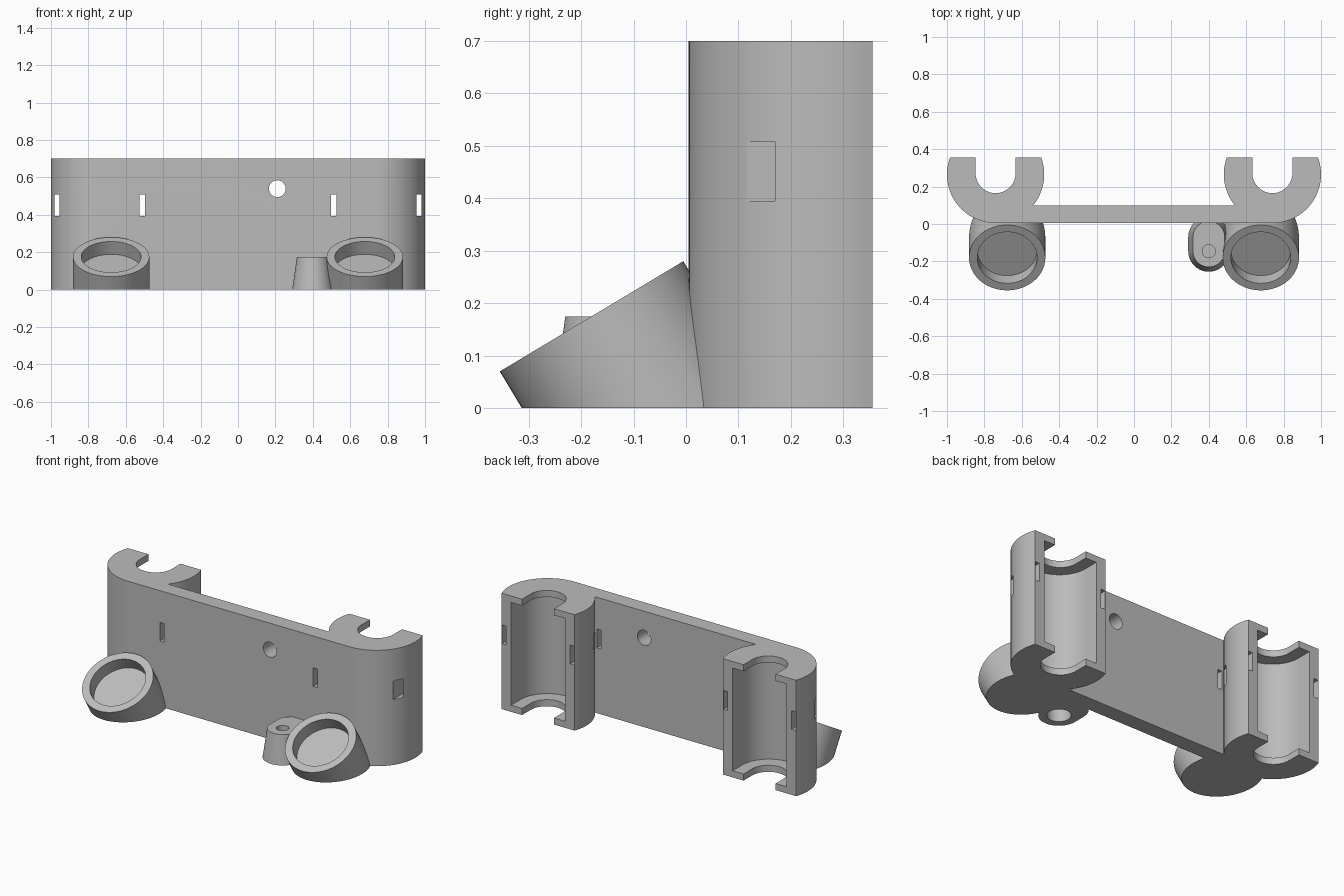
import bpy, bmesh
from math import sin, cos, pi, asin, radians
from mathutils import Matrix, Vector

if "Cube" in bpy.data.objects:
    bpy.data.objects.remove(bpy.data.objects["Cube"])

grey = bpy.data.materials.new("light grey plastic")
grey.use_nodes = True
colour = (0.5, 0.5, 0.5, 1)
grey.diffuse_color = colour
grey.node_tree.nodes["Principled BSDF"].inputs["Base Color"].default_value = colour


def prism(name, low, z0, z1, high=None, matrix=None):
    """Solid between an outline at z0 and a matching outline at z1."""
    bm = bmesh.new()
    a = [bm.verts.new((x, y, z0)) for x, y in low]
    b = [bm.verts.new((x, y, z1)) for x, y in (high or low)]
    bm.faces.new(a)
    bm.faces.new(b)
    for i in range(len(a)):
        j = (i + 1) % len(a)
        bm.faces.new((a[i], a[j], b[j], b[i]))
    bmesh.ops.remove_doubles(bm, verts=bm.verts, dist=1e-5)
    bmesh.ops.recalc_face_normals(bm, faces=bm.faces)
    if matrix:
        bm.transform(matrix)
    mesh = bpy.data.meshes.new(name)
    bm.to_mesh(mesh)
    bm.free()
    mesh.materials.append(grey)
    obj = bpy.data.objects.new(name, mesh)
    bpy.context.collection.objects.link(obj)
    return obj


def arc(cx, cy, r, start, end, n=32):
    steps = [start + (end - start) * i / n for i in range(n + 1)]
    return [(cx + r * cos(t), cy + r * sin(t)) for t in steps]


def stadium(cx, y0, y1, r):
    return arc(cx, y1, r, 0, pi) + arc(cx, y0, r, pi, 2 * pi)


def circle(cx, cy, r):
    return arc(cx, cy, r, 0, 2 * pi, 64)[:-1]


def rectangle(x0, x1, y0, y1):
    return [(x0, y0), (x1, y0), (x1, y1), (x0, y1)]


def combine(target, tool, operation):
    mod = target.modifiers.new("join", "BOOLEAN")
    mod.operation = operation
    mod.solver = "EXACT"
    mod.object = tool
    bpy.context.view_layer.objects.active = target
    bpy.ops.object.modifier_apply(modifier=mod.name)
    bpy.data.objects.remove(tool)


def add(tool):
    combine(bracket, tool, "UNION")


def cut(tool):
    combine(bracket, tool, "DIFFERENCE")


# Plate with a round holder at each end, as one mirrored outline
HX, HY, R, H = 0.74, 0.265, 0.26, 0.7
join, back = asin(0.165 / R), asin(0.09 / R)
half = arc(HX, HY, R, join - pi, -pi - back) + arc(HX, HY, R, back, -pi / 2)
outline = half + [(-x, y) for x, y in reversed(half)]
bracket = prism("holder_bracket", outline, 0, H)

# Tilted cups and tapered screw post on the front
CX = 0.678
tilts = [Matrix.Translation((s * CX, -0.18, 0.175)) @ Matrix.Rotation(radians(31), 4, "X")
         for s in (-1, 1)]
for tilt in tilts:
    add(prism("cup", circle(0, 0, 0.204), -0.42, 0, matrix=tilt))
PX, PY = 0.4, -0.145
add(prism("screw_post", stadium(PX, PY, -0.07, 0.11), 0, 0.175,
          high=stadium(PX, PY, -0.07, 0.085)))

# Flat underside
cut(prism("floor_cutter", rectangle(-2, 2, -2, 2), -1, 0))

# Cup recesses
for tilt in tilts:
    cut(prism("recess_cutter", circle(0, 0, 0.16), -0.08, 0.1, matrix=tilt))

# Holder cavities, open ends and strap slots
for s in (-1, 1):
    cut(prism("cavity_cutter", stadium(s * HX, HY, 0.7, 0.18), 0.04, 0.66))
    cut(prism("end_cutter", stadium(s * HX, 0.272, 0.7, 0.107), -0.1, 0.8))
    for offset in (-0.228, 0.228):
        x = s * HX + offset
        cut(prism("slot_cutter", rectangle(x - 0.014, x + 0.014, -0.1, 0.5), 0.395, 0.508))

# Round hole through the plate
through = Matrix.Translation((0.21, 0, 0.54)) @ Matrix.Rotation(pi / 2, 4, "X")
cut(prism("hole_cutter", circle(0, 0, 0.045), -0.3, 0.3, matrix=through))

# Screw hole above and wider bore below in the post
cut(prism("screw_cutter", circle(PX, PY, 0.035), 0.115, 0.3))
cut(prism("bore_cutter", circle(PX, PY, 0.065), -0.1, 0.1))

bpy.ops.object.select_all(action="DESELECT")
bracket.select_set(True)
bpy.context.view_layer.objects.active = bracket
bpy.ops.object.shade_smooth_by_angle(angle=radians(30))
